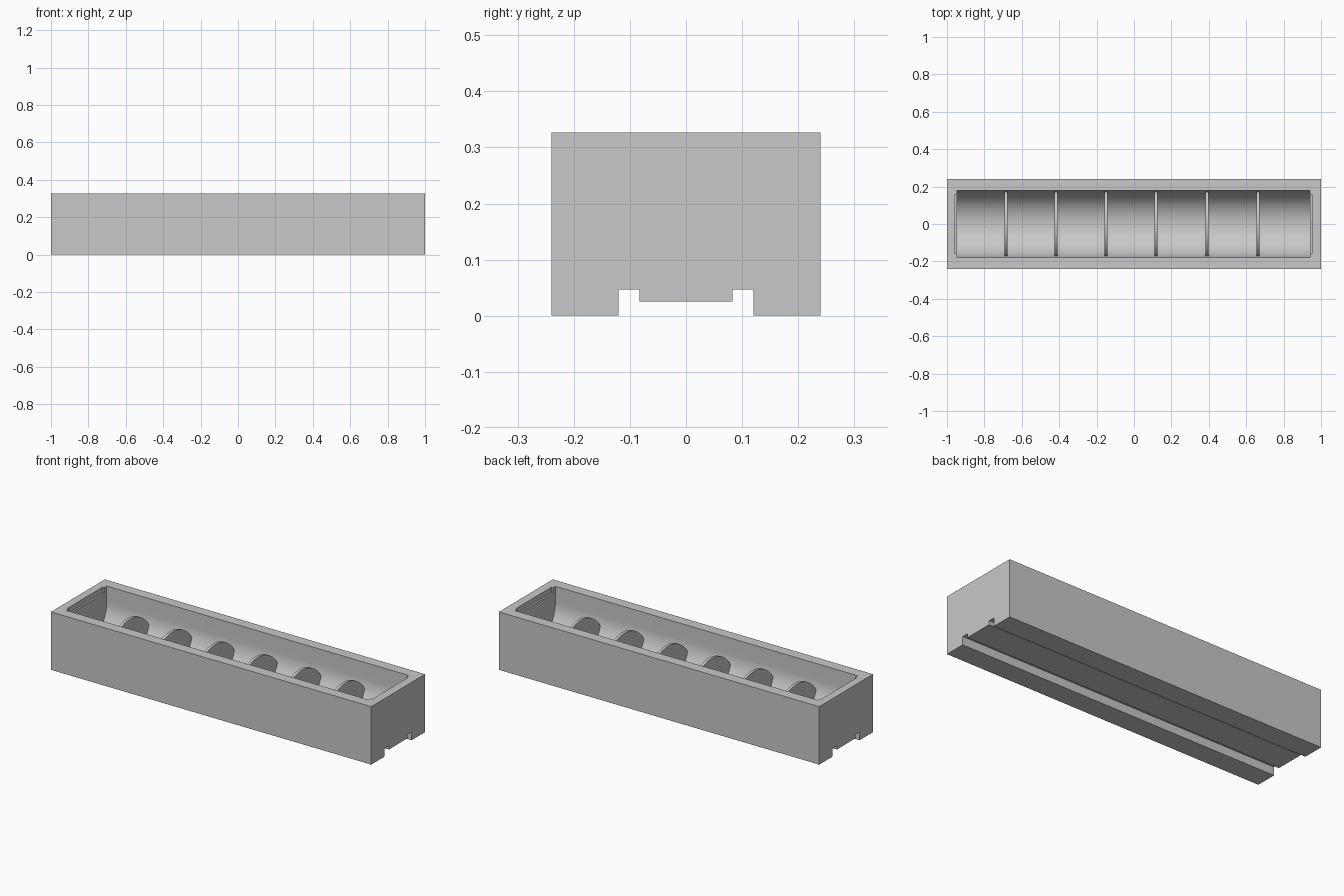
import bpy, bmesh, math

cube = bpy.data.objects.get("Cube")
if cube:
    bpy.data.objects.remove(cube, do_unlink=True)

gray = bpy.data.materials.new("plain gray")
gray.use_nodes = True
COLOR = (0.58, 0.58, 0.58, 1)
gray.diffuse_color = COLOR
gray.node_tree.nodes["Principled BSDF"].inputs["Base Color"].default_value = COLOR

R, AXIS = 0.18, 0.237          # trough radius and axis height
TOP, HALF_W = 0.327, 0.24


def prism(name, profile, x0, x1):
    """Extrude a closed (y, z) profile along x."""
    bm = bmesh.new()
    face = bm.faces.new([bm.verts.new((x0, y, z)) for y, z in profile])
    ext = bmesh.ops.extrude_face_region(bm, geom=[face])
    moved = [v for v in ext["geom"] if isinstance(v, bmesh.types.BMVert)]
    bmesh.ops.translate(bm, verts=moved, vec=(x1 - x0, 0, 0))
    bmesh.ops.recalc_face_normals(bm, faces=bm.faces[:])
    mesh = bpy.data.meshes.new(name)
    bm.to_mesh(mesh)
    bm.free()
    mesh.materials.append(gray)
    obj = bpy.data.objects.new(name, mesh)
    bpy.context.collection.objects.link(obj)
    return obj


def arc(radius, cz, a0, a1, steps=48):
    angles = [a0 + (a1 - a0) * i / steps for i in range(steps + 1)]
    return [(radius * math.cos(a), cz + radius * math.sin(a)) for a in angles]


def smooth(obj):
    bpy.ops.object.select_all(action="DESELECT")
    obj.select_set(True)
    bpy.context.view_layer.objects.active = obj
    bpy.ops.object.shade_smooth_by_angle(angle=math.radians(30))


def cut(obj, cutter):
    cutter.hide_render = True
    mod = obj.modifiers.new(cutter.name, "BOOLEAN")
    mod.operation, mod.solver, mod.object = "DIFFERENCE", "EXACT", cutter
    bpy.context.view_layer.objects.active = obj
    bpy.ops.object.modifier_apply(modifier=mod.name)
    bpy.data.objects.remove(cutter, do_unlink=True)


# Body with two rail grooves and a raised strip underneath
half = [(0.083, 0.025), (0.083, 0.047), (0.12, 0.047), (0.12, 0), (HALF_W, 0), (HALF_W, TOP)]
body = prism("tray_body", half + [(-y, z) for y, z in reversed(half)], -1, 1)

# Round-bottomed trough
lip = TOP + 0.1
trough = [(-R, lip)] + arc(R, AXIS, -math.pi, 0) + [(R, lip)]
cut(body, prism("trough_cutter", trough, -0.946, 0.942))

# Shallow recesses at the top of both end walls
slot = [(-0.158, TOP - 0.03), (0.158, TOP - 0.03), (0.158, lip), (-0.158, lip)]
for x0, x1 in ((-0.956, -0.9), (0.9, 0.952)):
    cut(body, prism("recess_cutter", slot, x0, x1))
smooth(body)

# Arched dividers, seated slightly into the trough floor
seat, crown, crown_z = R + 0.002, 0.2, 0.08
gap = AXIS - crown_z
drop = (gap ** 2 + seat ** 2 - crown ** 2) / (2 * gap)
low = math.asin(-drop / seat)
high = math.asin((gap - drop) / crown)
lens = arc(seat, AXIS, -math.pi - low, low) + arc(crown, crown_z, high, math.pi - high)[1:-1]
for i, x in enumerate((-0.684, -0.416, -0.15, 0.118, 0.391, 0.663)):
    smooth(prism(f"divider_{i + 1}", lens, x - 0.008, x + 0.008))
